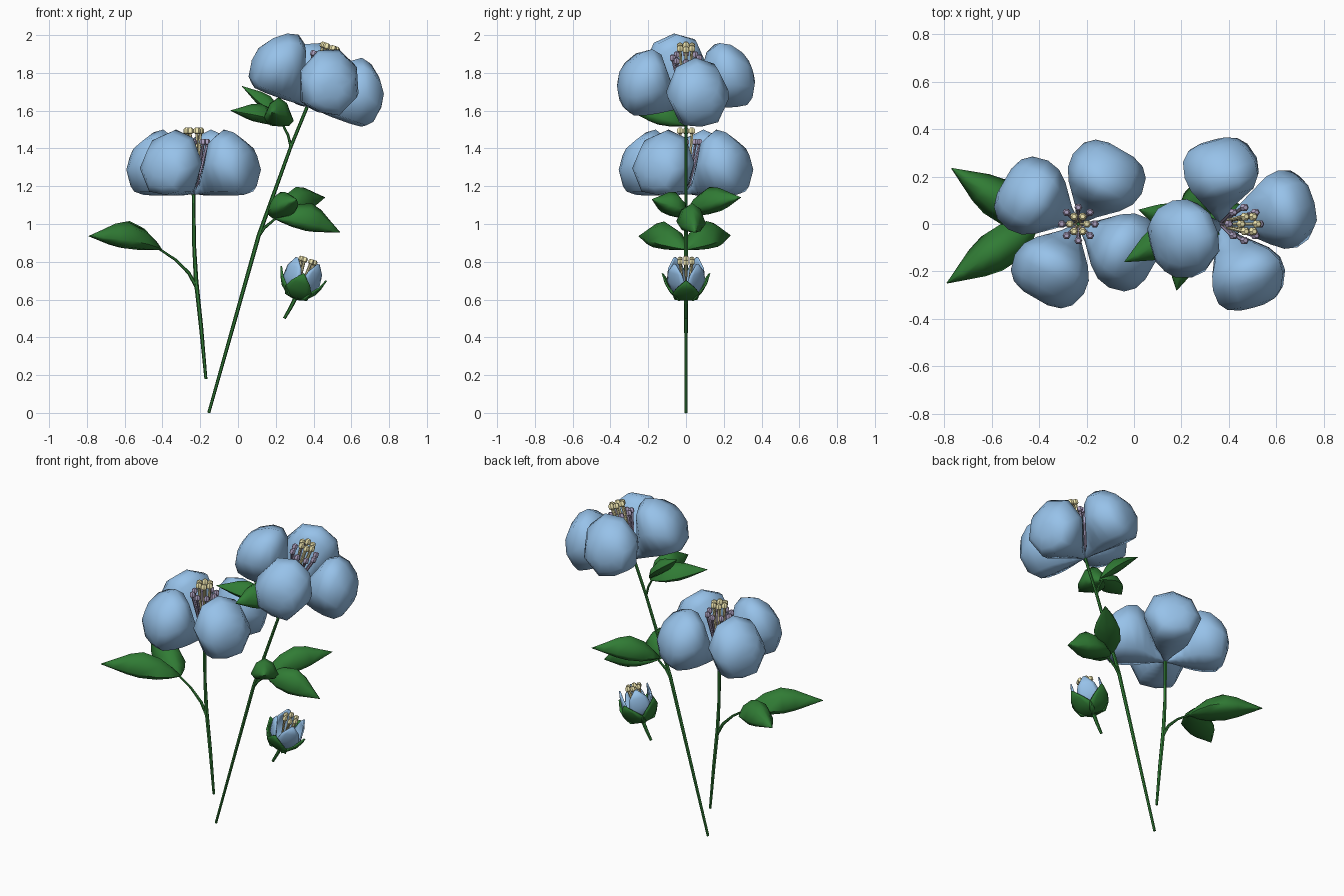
import bpy
from math import sin, cos, pi, radians
from mathutils import Vector, Matrix

if "Cube" in bpy.data.objects:
    bpy.data.objects.remove(bpy.data.objects["Cube"])


def material(name, rgb):
    m = bpy.data.materials.new(name)
    m.diffuse_color = (*rgb, 1)
    m.use_nodes = True
    m.node_tree.nodes["Principled BSDF"].inputs["Base Color"].default_value = m.diffuse_color
    return m


BLUE = material("petal_blue", (0.31, 0.54, 0.82))
GREEN = material("leaf_green", (0.03, 0.20, 0.035))
YELLOW = material("pistil_yellow", (0.92, 0.84, 0.46))
LILAC = material("stamen_lilac", (0.42, 0.36, 0.54))
ACROSS = (-1, -0.6, 0, 0.6, 1)


def make(name, verts, faces, mat, thick=0, angle=40):
    me = bpy.data.meshes.new(name)
    me.from_pydata(verts, [], faces)
    me.materials.append(mat)
    ob = bpy.data.objects.new(name, me)
    bpy.context.collection.objects.link(ob)
    if thick:
        s = ob.modifiers.new("thickness", "SOLIDIFY")
        s.thickness = thick
        s.offset = 0
    bpy.ops.object.select_all(action='DESELECT')
    ob.select_set(True)
    bpy.context.view_layer.objects.active = ob
    bpy.ops.object.shade_smooth_by_angle(angle=radians(angle))
    return ob


def loft(name, rings, mat, angle=40):
    """Skin closed rings of points and cap both ends."""
    n, last = len(rings[0]), (len(rings) - 1) * len(rings[0])
    faces = [(i * n + k, i * n + (k + 1) % n, (i + 1) * n + (k + 1) % n, (i + 1) * n + k)
             for i in range(len(rings) - 1) for k in range(n)]
    faces += [tuple(reversed(range(n))), tuple(range(last, last + n))]
    return make(name, [p for r in rings for p in r], faces, mat, angle=angle)


def thin_petal(name, frame, angle, profile, mat):
    """profile: (radius, height, half width, edge shift towards the axis)"""
    m = frame @ Matrix.Rotation(radians(angle), 4, 'Z')
    rows = [[m @ Vector((r + a * t * t, w * t, z)) for t in ACROSS] for r, z, w, a in profile]
    n = len(ACROSS)
    faces = [(i * n + j, i * n + j + 1, (i + 1) * n + j + 1, (i + 1) * n + j)
             for i in range(len(rows) - 1) for j in range(n - 1)]
    return make(name, [p for r in rows for p in r], faces, mat, 0.008)


def full_petal(name, frame, angle, profile):
    """Puffy faceted petal; profile: (radius, bottom, top, half width)"""
    m = frame @ Matrix.Rotation(radians(angle), 4, 'Z')
    rings = []
    for r, lo, hi, w in profile:
        mid = lo + (hi - lo) * 0.5
        sec = [(0, lo), (.62, lo + (mid - lo) * .12), (1, mid), (.66, hi - (hi - mid) * .25),
               (0, hi), (-.66, hi - (hi - mid) * .25), (-1, mid), (-.62, lo + (mid - lo) * .12)]
        rings.append([m @ Vector((r, w * s, z)) for s, z in sec])
    return loft(name, rings, BLUE, 62)


def tube(name, pts, radii, mat, sides=6):
    pts, rings = [Vector(p) for p in pts], []
    for i, p in enumerate(pts):
        d = (pts[min(i + 1, len(pts) - 1)] - pts[max(i - 1, 0)]).normalized()
        u = d.cross(Vector((0, 1, 0.01))).normalized()
        v = d.cross(u)
        rings.append([p + radii[i] * (u * cos(2 * pi * k / sides) + v * sin(2 * pi * k / sides))
                      for k in range(sides)])
    return loft(name, rings, mat)


def ring_of_stalks(name, frame, count, r0, r1, z0, z1, mat, size):
    """Stalks with a swollen knob at the end."""
    for k in range(count):
        a = 2 * pi * k / count
        def at(r, z):
            return frame @ Vector((r * cos(a), r * sin(a), z))
        h = size * 1.7
        tube(f"{name}_{k + 1}", [at(r0, z0), at(r1, z1 - h), at(r1, z1 - h * 0.8),
                                 at(r1, z1 - h * 0.25), at(r1, z1)],
             [0.007, 0.008, size * 0.9, size * 0.9, size * 0.5], mat)


def leaf(name, base, tip, width, arch):
    """Full, high-backed leaf."""
    base, tip = Vector(base), Vector(tip)
    d = (tip - base).normalized()
    side = d.cross(Vector((0, 0, 1))).normalized()
    up = side.cross(d)
    rings = []
    for t, w, h in ((0, .12, .08), (.12, .6, .42), (.28, .98, .8), (.5, 1, 1), (.66, .78, .8),
                    (.84, .38, .38), (1, .02, .02)):
        c = base.lerp(tip, t)
        sec = ((0, -.25), (.7, -.2), (1, .08), (.62, .72), (0, 1), (-.62, .72), (-1, .08), (-.7, -.2))
        rings.append([c + side * width * w * s + up * arch * h * z for s, z in sec])
    return loft(name, rings, GREEN, 65)


def frame_at(p, tilt):
    return Matrix.Translation(p) @ Matrix.Rotation(radians(tilt), 4, 'Y')


# open flowers: narrow throat swelling into a rounded outer end
BLOOM = [(0.005, -0.005, 0.01, 0.012), (0.06, -0.005, 0.08, 0.05), (0.10, -0.008, 0.20, 0.09),
         (0.135, -0.01, 0.305, 0.125), (0.185, -0.01, 0.34, 0.158), (0.245, -0.01, 0.325, 0.168),
         (0.31, -0.005, 0.275, 0.15), (0.345, 0.03, 0.225, 0.115), (0.362, 0.09, 0.165, 0.06)]
for label, pos, tilt, first in (("left", (-0.235, 0, 1.16), 0, 60),
                                ("right", (0.372, 0, 1.622), 20, 15)):
    f = frame_at(pos, tilt)
    for i in range(4):
        full_petal(f"{label}_petal_{i + 1}", f, first + 90 * i, BLOOM)
    ring_of_stalks(f"{label}_stamen", f, 8, 0.012, 0.07, 0.02, 0.29, LILAC, 0.019)
    ring_of_stalks(f"{label}_pistil", f, 6, 0.012, 0.036, 0.02, 0.35, YELLOW, 0.02)

# bud: sepals outside, closed petals inside
bud = frame_at((0.305, 0, 0.605), 18)
SEPAL = [(0.0, 0.0, 0.015, 0), (0.05, 0.01, 0.06, -0.01), (0.09, 0.05, 0.072, -0.025),
         (0.11, 0.09, 0.05, -0.01), (0.125, 0.14, 0.003, 0)]
BUD_PETAL = [(0.01, 0.01, 0.015, 0), (0.06, 0.04, 0.055, -0.015), (0.09, 0.10, 0.068, -0.02),
             (0.09, 0.16, 0.05, -0.01), (0.082, 0.21, 0.006, 0)]
for i in range(4):
    thin_petal(f"bud_sepal_{i + 1}", bud, 90 * i, SEPAL, GREEN)
    thin_petal(f"bud_petal_{i + 1}", bud, 45 + 90 * i, BUD_PETAL, BLUE)
ring_of_stalks("bud_pistil", bud, 6, 0.01, 0.036, 0.02, 0.225, YELLOW, 0.017)
tube("bud_stem", [(0.245, 0, 0.50), (0.28, 0, 0.56), (0.31, 0, 0.62)], [0.008, 0.01, 0.012], GREEN)

# main stems and leaf branches
tube("left_stem", [(-0.17, 0, 0.18), (-0.195, 0, 0.45), (-0.222, 0, 0.70), (-0.233, 0, 0.9),
                   (-0.235, 0, 1.17)], [0.008, 0.011, 0.012, 0.01, 0.01], GREEN)
tube("right_stem", [(-0.155, 0, 0), (0.0, 0, 0.55), (0.11, 0, 0.94), (0.28, 0, 1.41),
                    (0.372, 0, 1.635)], [0.008, 0.010, 0.011, 0.009, 0.009], GREEN)
tube("left_branch", [(-0.222, 0, 0.67), (-0.26, 0, 0.74), (-0.33, 0, 0.81), (-0.42, 0, 0.87)],
     [0.010, 0.009, 0.007, 0.006], GREEN)
tube("middle_branch", [(0.108, 0, 0.935), (0.14, 0, 0.98), (0.20, 0, 1.03)],
     [0.009, 0.008, 0.006], GREEN)
tube("upper_branch", [(0.28, 0, 1.41), (0.265, 0, 1.47), (0.235, 0, 1.53)],
     [0.008, 0.007, 0.006], GREEN)

# leaves: name, base, tip, half width, height of the back
for args in (("left_leaf_front", (-0.41, 0, 0.865), (-0.79, -0.25, 0.935), 0.085, 0.115),
             ("left_leaf_back", (-0.41, 0, 0.865), (-0.77, 0.235, 0.94), 0.085, 0.115),
             ("middle_leaf_outer", (0.19, 0.01, 1.03), (0.54, 0.05, 0.955), 0.075, 0.12),
             ("middle_leaf_back", (0.19, 0, 1.04), (0.46, 0.29, 1.14), 0.075, 0.11),
             ("middle_leaf_front", (0.19, 0, 1.03), (0.31, -0.18, 1.13), 0.08, 0.1),
             ("upper_leaf_outer", (0.25, 0, 1.52), (-0.04, -0.16, 1.60), 0.07, 0.08),
             ("upper_leaf_back", (0.25, 0, 1.53), (0.02, 0.06, 1.73), 0.06, 0.06),
             ("upper_leaf_front", (0.24, 0, 1.52), (0.18, -0.28, 1.59), 0.075, 0.12)):
    leaf(*args)
